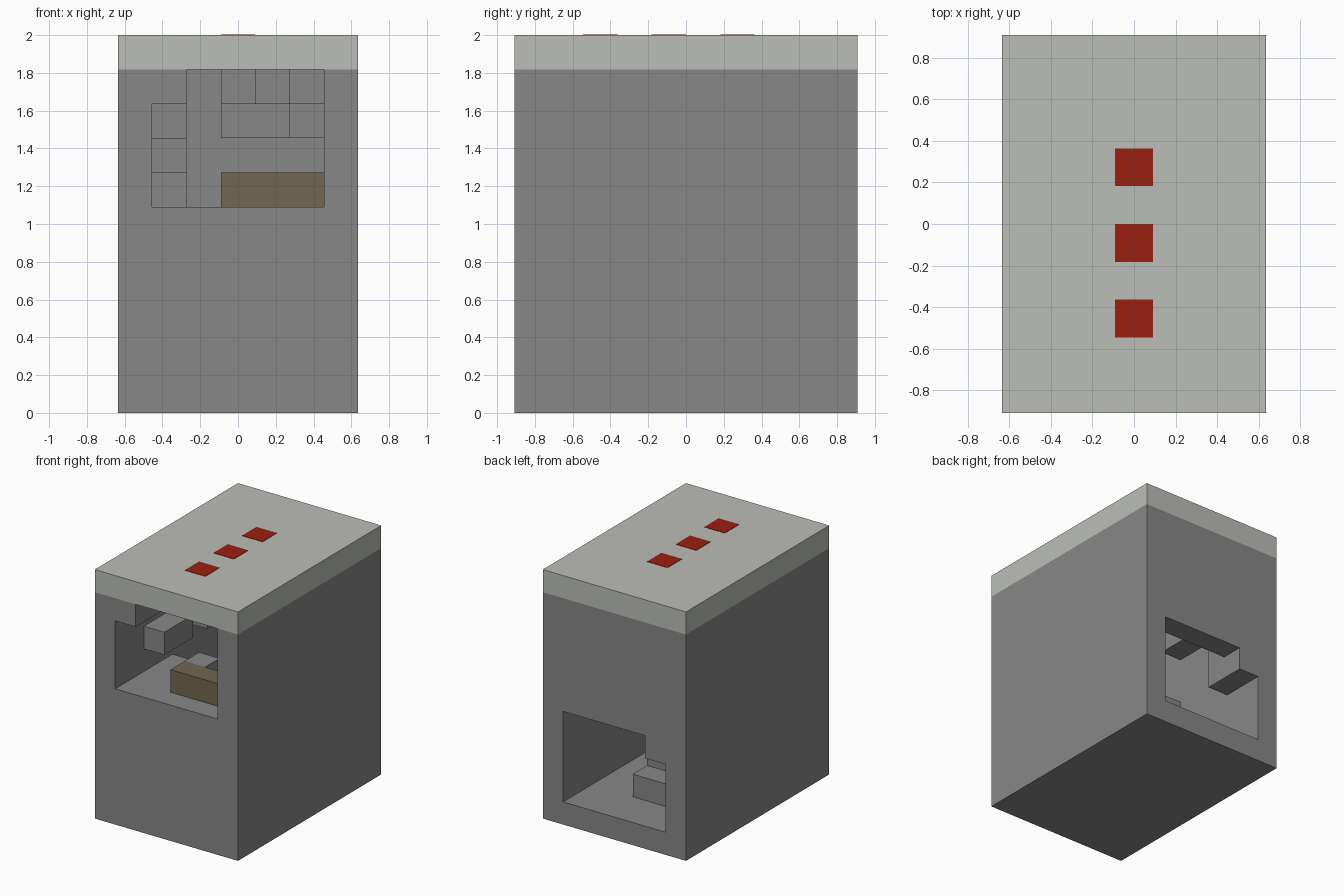
import bpy

cube = bpy.data.objects.get("Cube")
if cube:
    bpy.data.objects.remove(cube, do_unlink=True)

NX, NY, NZ = 7, 10, 11          # overall size in blocks
U = 2 / NZ                      # one block


def material(name, rgb):
    m = bpy.data.materials.new(name)
    m.use_nodes = True
    m.diffuse_color = (*rgb, 1)
    m.node_tree.nodes["Principled BSDF"].inputs["Base Color"].default_value = (*rgb, 1)
    return m


stone = material("grey_stone", (0.245, 0.245, 0.245))
pale = material("pale_roof", (0.50, 0.515, 0.475))
red = material("red_lamp", (0.33, 0.014, 0.005))
wood = material("brown_wood", (0.17, 0.133, 0.08))


def box(name, lo, hi, mat=stone):
    """Box between two corners given in block units."""
    off = (NX / 2, NY / 2, 0)
    lo = [(a - o) * U for a, o in zip(lo, off)]
    hi = [(a - o) * U for a, o in zip(hi, off)]
    corners = [(x, y, z) for x in (lo[0], hi[0])
               for y in (lo[1], hi[1]) for z in (lo[2], hi[2])]
    faces = [(0, 1, 3, 2), (4, 6, 7, 5), (0, 4, 5, 1),
             (2, 3, 7, 6), (0, 2, 6, 4), (1, 5, 7, 3)]
    mesh = bpy.data.meshes.new(name)
    mesh.from_pydata(corners, [], faces)
    mesh.materials.append(mat)
    obj = bpy.data.objects.new(name, mesh)
    bpy.context.collection.objects.link(obj)
    return obj


ROOF = NZ - 1

# Outer shell
box("base", (0, 0, 0), (NX, NY, 1))
for name, x in (("right_wall", 0), ("left_wall", NX - 1)):
    box(name, (x, 0, 1), (x + 1, NY, ROOF))
box("front_wall", (1, 0, 1), (6, 1, 6))
box("back_wall", (1, 9, 5), (6, NY, ROOF))
box("roof", (0, 0, ROOF), (NX, NY, NZ), pale)

# Lamps set in the roof
for n in range(3):
    y = 2 + 2 * n
    box(f"roof_lamp_{n + 1}", (3, y, NZ - 0.01), (4, y + 1, NZ + 0.015), red)

# Upper floor and the stairs that climb to it from the back doorway
box("upper_floor", (1, 1, 5), (6, 4, 6))
for n in range(4):
    box(f"stair_{n + 1}", (1, 7 - n, 1), (4, 8 - n, 2 + n))

# Stepped ceiling along the right wall
for name, y0, y1, z in (("front_beam", 0, 5, 9),
                        ("middle_beam", 5, 8, 7),
                        ("back_beam", 8, 9, 4)):
    box(name, (1, y0, z), (2, y1, ROOF))
box("back_doorway_corner", (1, 9, 4), (2, NY, 5))

# Furniture in the upper room
box("counter", (3, 1, 6), (6, 2, 7), wood)
box("stool", (3, 2, 6), (4, 3, 7))
box("wall_shelf", (1, 2, 7), (2, 4, 8))

# Stepped blocks hanging under the roof
for name, x0, x1, y, z in (("wide_hanging_block", 3, 5, 7, 8),
                           ("side_hanging_block", 5, 6, 6, 8),
                           ("hanging_block_right", 3, 4, 6, 9),
                           ("hanging_block_middle", 4, 5, 5, 9),
                           ("hanging_block_left", 5, 6, 4, 9)):
    box(name, (x0, y, z), (x1, 9, z + 1))
